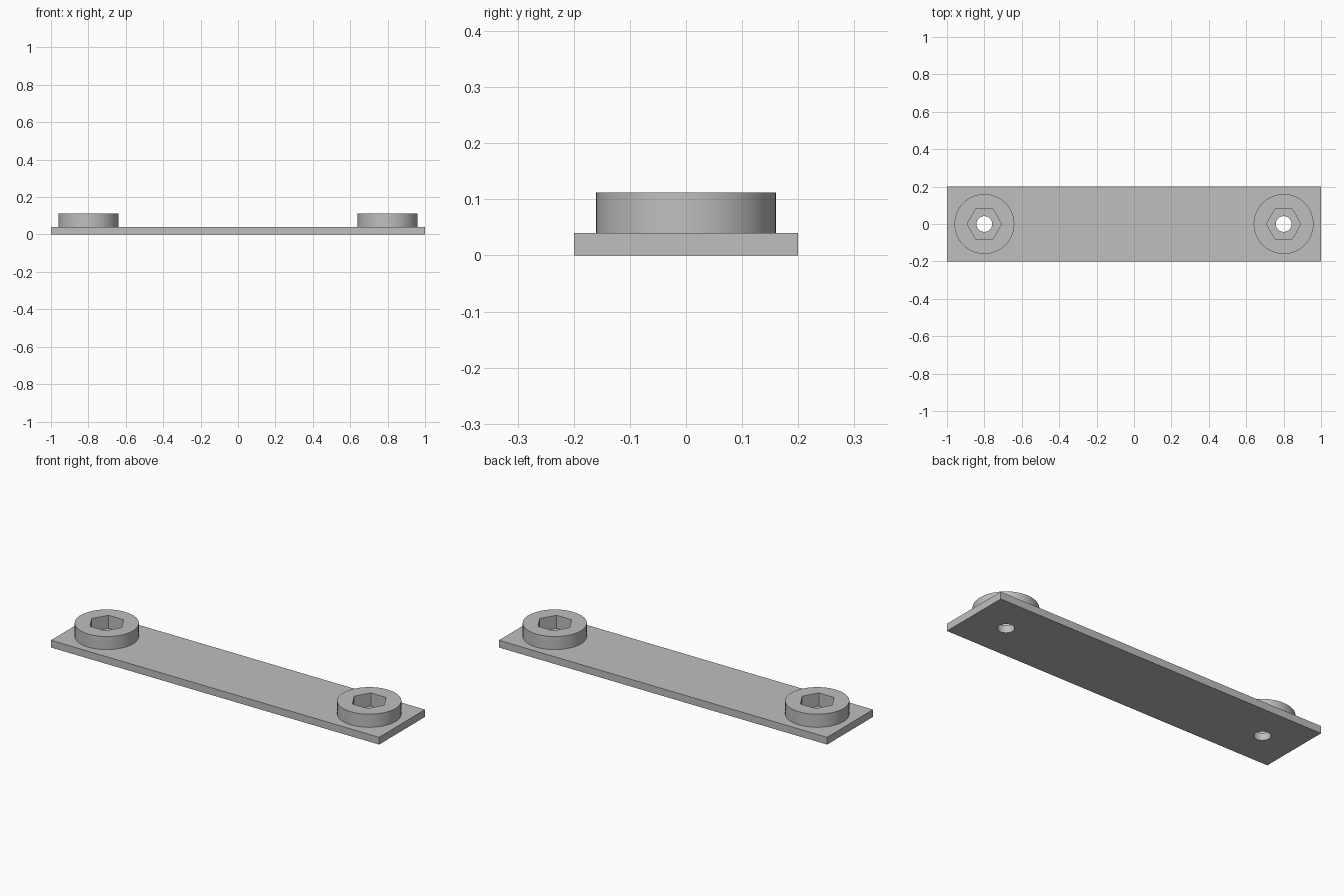
import bpy
import math

if "Cube" in bpy.data.objects:
    bpy.data.objects.remove(bpy.data.objects["Cube"], do_unlink=True)

# Sizes
LENGTH, WIDTH, THICK = 2.0, 0.4, 0.04
BOSS_X, BOSS_R, TOP = 0.8, 0.16, 0.112
HEX_R, HOLE_R = 0.092, 0.042

grey = bpy.data.materials.new("plain grey")
grey.use_nodes = True
colour = (0.52, 0.52, 0.52, 1)
grey.diffuse_color = colour
grey.node_tree.nodes["Principled BSDF"].inputs["Base Color"].default_value = colour


def prism(name, sides, radius, x, low, high, turn=0.0):
    """Upright prism between two heights."""
    bpy.ops.mesh.primitive_cylinder_add(
        vertices=sides, radius=radius, depth=high - low,
        location=(x, 0, (low + high) / 2), rotation=(0, 0, turn))
    obj = bpy.context.object
    obj.name = name
    obj.data.materials.append(grey)
    return obj


def combine(target, tool, operation):
    """Apply a boolean and discard the tool."""
    mod = target.modifiers.new(operation.lower(), "BOOLEAN")
    mod.operation = operation
    mod.solver = "EXACT"
    mod.object = tool
    bpy.context.view_layer.objects.active = target
    bpy.ops.object.modifier_apply(modifier=mod.name)
    bpy.data.objects.remove(tool, do_unlink=True)


# Flat base plate
bpy.ops.mesh.primitive_cube_add(size=1, location=(0, 0, THICK / 2))
plate = bpy.context.object
plate.name = "mounting_plate"
plate.scale = (LENGTH, WIDTH, THICK)
bpy.ops.object.transform_apply(location=True, rotation=True, scale=True)
plate.data.materials.append(grey)

# Round bosses with hexagonal nut pockets and through holes
for x in (-BOSS_X, BOSS_X):
    combine(plate, prism("boss", 96, BOSS_R, x, THICK / 2, TOP), "UNION")
    combine(plate, prism("nut_pocket", 6, HEX_R, x, THICK, TOP + 0.1, math.pi / 2), "DIFFERENCE")
    combine(plate, prism("screw_hole", 48, HOLE_R, x, -0.1, TOP + 0.1), "DIFFERENCE")

# Smooth round walls, sharp edges elsewhere
bpy.ops.object.select_all(action="DESELECT")
plate.select_set(True)
bpy.context.view_layer.objects.active = plate
bpy.ops.object.shade_smooth_by_angle(angle=math.radians(30))
